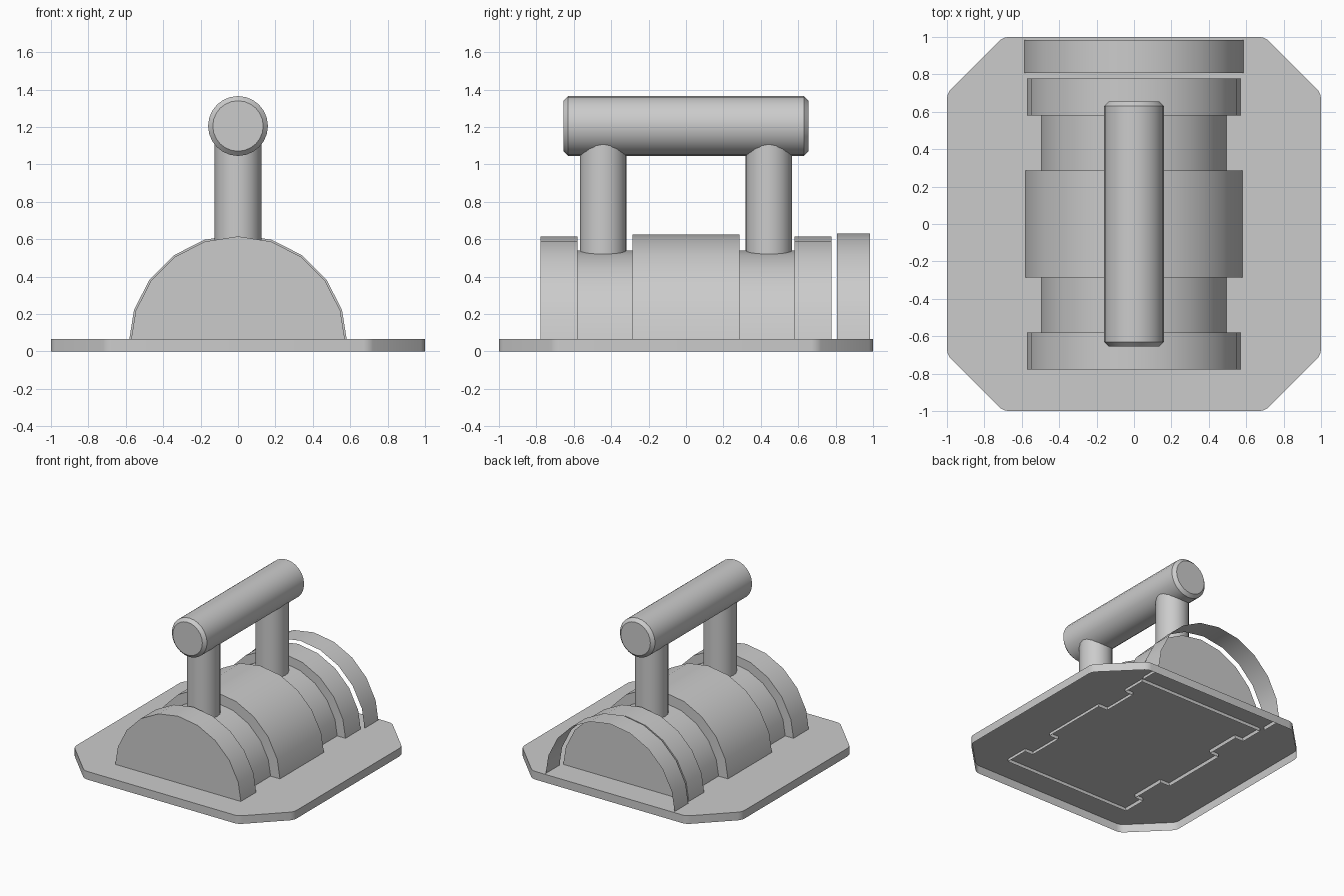
import bpy, bmesh, math
from mathutils import Matrix, Vector

if "Cube" in bpy.data.objects:
    bpy.data.objects.remove(bpy.data.objects["Cube"])

AXIS_Z = 0.04   # height of the drum's axis, where its open underside ends


def finish(name, bm, recalc=True):
    if recalc:
        bmesh.ops.recalc_face_normals(bm, faces=bm.faces)
    mesh = bpy.data.meshes.new(name)
    bm.to_mesh(mesh)
    bm.free()
    ob = bpy.data.objects.new(name, mesh)
    bpy.context.collection.objects.link(ob)
    bpy.ops.object.select_all(action='DESELECT')
    bpy.context.view_layer.objects.active = ob
    ob.select_set(True)
    bpy.ops.object.shade_smooth_by_angle(angle=math.radians(35))
    return ob


def arch(r, y):
    """Half of a 20-sided circle."""
    return [Vector((r * math.cos(math.pi * i / 10), y,
                    AXIS_Z + r * math.sin(math.pi * i / 10))) for i in range(11)]


def loft(name, stations, caps=True):
    """Skin a list of (radius, y) arches; the underside stays open."""
    bm = bmesh.new()
    rows = [[bm.verts.new(p) for p in arch(r, y)] for r, y in stations]
    for a, b in zip(rows, rows[1:]):
        for i in range(10):
            bm.faces.new((a[i], b[i], b[i + 1], a[i + 1]))
    if caps:
        bm.faces.new(rows[0])
        bm.faces.new(rows[-1][::-1])
    return finish(name, bm, recalc=False)


def cylinder(name, r, length, matrix, sides, caps=True, bevel=0.0):
    bm = bmesh.new()
    bmesh.ops.create_cone(bm, cap_ends=caps, segments=sides, radius1=r, radius2=r,
                          depth=length, matrix=matrix)
    if bevel:
        rims = [e for e in bm.edges if any(len(f.verts) > 4 for f in e.link_faces)]
        bmesh.ops.bevel(bm, geom=rims, offset=bevel, segments=1, affect='EDGES')
    return finish(name, bm)


# Base plate: open-bottomed tray with cut, slightly softened corners
bm = bmesh.new()
c = 0.70
outline = [(1, -c), (1, c), (c, 1), (-c, 1), (-1, c), (-1, -c), (-c, -1), (c, -1)]
base = bm.faces.new([bm.verts.new((x, y, 0)) for x, y in outline])
ext = bmesh.ops.extrude_face_region(bm, geom=[base])
bmesh.ops.translate(bm, vec=(0, 0, 0.067),
                    verts=[v for v in ext['geom'] if isinstance(v, bmesh.types.BMVert)])
uprights = [e for e in bm.edges if abs(e.verts[0].co.z - e.verts[1].co.z) > 0.01]
bmesh.ops.bevel(bm, geom=uprights, offset=0.03, segments=3, profile=0.5, affect='EDGES')
bmesh.ops.recalc_face_normals(bm, faces=bm.faces)
under = [f for f in bm.faces if all(v.co.z < 0.01 for v in f.verts)]
bmesh.ops.delete(bm, geom=under, context='FACES_ONLY')
for f in bm.faces:      # keep the tray facing outward
    f.normal_update()
    if f.normal.dot(f.calc_center_median()) < 0:
        f.normal_flip()
finish("base_plate", bm, recalc=False)

# Stepped half drum
half = [(0.585, 0.285), (0.50, 0.285), (0.50, 0.58), (0.575, 0.58), (0.575, 0.778)]
loft("drum_body", [(r, -y) for r, y in reversed(half)] + half)

# Separate thin hoop at the back
loft("rear_hoop", [(0.59, 0.807), (0.59, 0.985)], caps=False)

# Handle posts and grip
for name, y in (("front_post", -0.443), ("rear_post", 0.443)):
    cylinder(name, 0.125, 0.60, Matrix.Translation((0, y, 0.81)), 20, caps=False)
cylinder("handle_grip", 0.16, 1.31,
         Matrix.Translation((0, 0, 1.205)) @ Matrix.Rotation(math.pi / 2, 4, 'X'),
         24, bevel=0.025)
